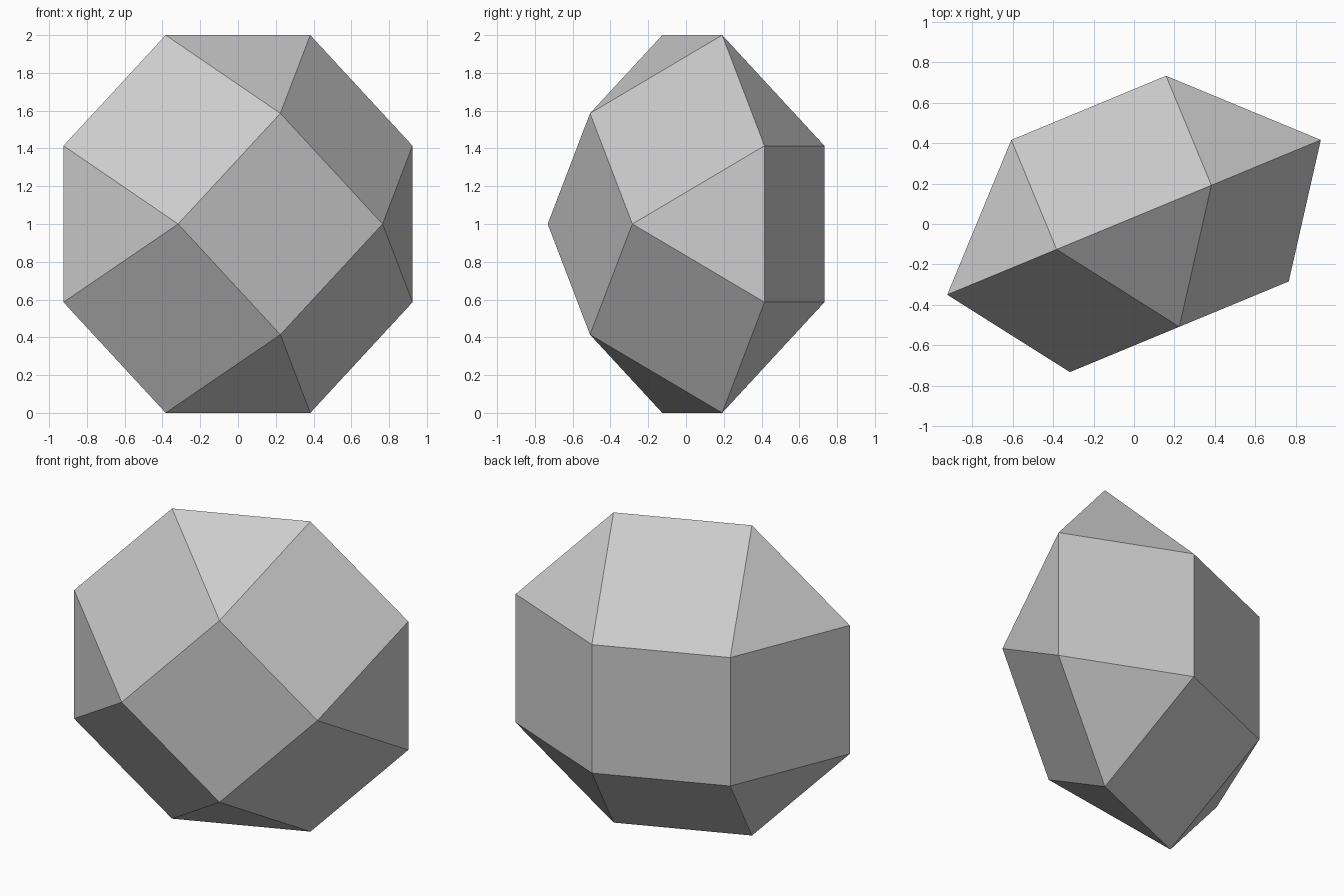
import bpy, bmesh
from math import radians, sin, cos, sqrt, tan
from mathutils import Matrix

cube = bpy.data.objects.get("Cube")
if cube:
    bpy.data.objects.remove(cube, do_unlink=True)

mat = bpy.data.materials.new("plain_grey")
mat.use_nodes = True
grey = (0.6, 0.6, 0.6, 1)
mat.diffuse_color = grey
mat.node_tree.nodes["Principled BSDF"].inputs["Base Color"].default_value = grey

# Proportions of two square cupolas joined on an octagon with inradius 1
half_edge = tan(radians(22.5))
square_radius = half_edge * sqrt(2)
octagon_radius = 1 / cos(radians(22.5))

bm = bmesh.new()


def ring(count, radius, depth, start):
    """Regular polygon in the xz plane, pushed along y."""
    for i in range(count):
        a = radians(start) + radians(360) * i / count
        bm.verts.new((radius * cos(a), depth, radius * sin(a)))


ring(8, octagon_radius, 0, 22.5)                # middle octagon
ring(4, square_radius, -square_radius, 0)       # front square, on its corner
ring(4, square_radius, square_radius, 45)       # back square, turned an eighth

# Skin the rings, then merge the coplanar triangles into squares
bmesh.ops.convex_hull(bm, input=bm.verts)
bmesh.ops.dissolve_limit(bm, angle_limit=radians(1), verts=bm.verts, edges=bm.edges)
bmesh.ops.recalc_face_normals(bm, faces=bm.faces)

# Turn about z and stand on the ground, centred
bm.transform(Matrix.Translation((0, 0.033, 1)) @ Matrix.Rotation(radians(22.5), 4, "Z"))

mesh = bpy.data.meshes.new("faceted_solid")
bm.to_mesh(mesh)
bm.free()
mesh.materials.append(mat)
solid = bpy.data.objects.new("faceted_solid", mesh)
bpy.context.collection.objects.link(solid)
